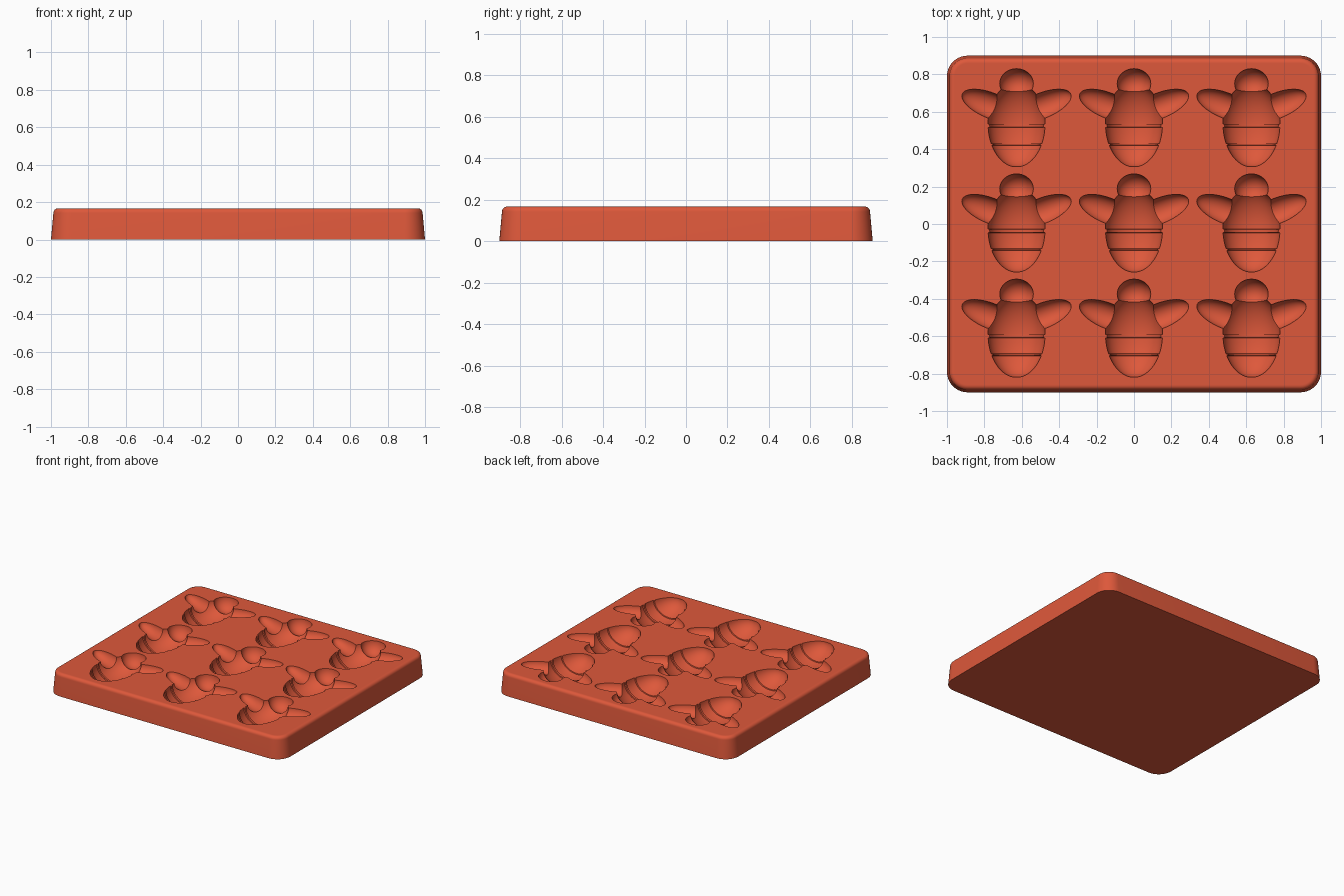
import bpy
import bmesh
from math import sin, cos, pi, radians, sqrt
from mathutils import Matrix, Vector

TOP = 0.167
COLUMNS = [-0.628, 0, 0.628]
ROWS = [0.005 + 0.5625 * j for j in (-1, 0, 1)]

if "Cube" in bpy.data.objects:
    bpy.data.objects.remove(bpy.data.objects["Cube"])

red = bpy.data.materials.new("terracotta red silicone")
red.use_nodes = True
red.diffuse_color = (0.73, 0.098, 0.043, 1)
red.node_tree.nodes["Principled BSDF"].inputs["Base Color"].default_value = red.diffuse_color


def make_object(name, bm):
    bmesh.ops.recalc_face_normals(bm, faces=bm.faces)
    mesh = bpy.data.meshes.new(name)
    bm.to_mesh(mesh)
    bm.free()
    mesh.materials.append(red)
    obj = bpy.data.objects.new(name, mesh)
    bpy.context.collection.objects.link(obj)
    return obj


def loft(bm, rings):
    """Skin a list of closed point rings, capping both ends."""
    loops = [[bm.verts.new(p) for p in ring] for ring in rings]
    n = len(loops[0])
    for a, b in zip(loops, loops[1:]):
        for i in range(n):
            k = (i + 1) % n
            bm.faces.new((a[i], a[k], b[k], b[i]))
    bm.faces.new(loops[0])
    bm.faces.new(loops[-1])


def rounded_rectangle(half_x, half_y, radius, z, steps=10):
    points = []
    for quarter, (sx, sy) in enumerate([(1, 1), (-1, 1), (-1, -1), (1, -1)]):
        for i in range(steps + 1):
            a = (quarter + i / steps) * pi / 2
            points.append(Vector((sx * (half_x - radius) + radius * cos(a),
                                  sy * (half_y - radius) + radius * sin(a), z)))
    return points


def bee_positions():
    return [Vector((x, y, TOP + 0.002)) for x in COLUMNS for y in ROWS]


def ellipsoid_cutter(name, centre, radii, angle=0):
    bm = bmesh.new()
    for place in bee_positions():
        matrix = (Matrix.Translation(place + Vector(centre))
                  @ Matrix.Rotation(radians(angle), 4, 'Z')
                  @ Matrix.Diagonal((*radii, 1)))
        bmesh.ops.create_uvsphere(bm, u_segments=40, v_segments=24, radius=1, matrix=matrix)
    return make_object(name, bm)


def body_radius(y):
    """Egg outline with two narrow ridges between the stripes."""
    reach = 0.215 if y > -0.03 else 0.2325
    r = 0.153 * sqrt(max(0, 1 - ((y + 0.03) / reach) ** 2))
    ridge = -0.051 < y < -0.033 or -0.146 < y < -0.137
    return r * (0.94 if ridge else 1)


def body_cutter(name, depth=0.8, sides=40):
    ys = [-0.03 + 0.215 * cos(pi / 2 * i / 14) for i in range(1, 15)]
    ys += [-0.03 - 0.2325 * sin(pi / 2 * i / 16) for i in range(1, 16)]
    # close pairs of rings give the ridges crisp walls
    for edge in (-0.033, -0.051, -0.137, -0.146):
        ys = [y for y in ys if abs(y - edge) > 0.003] + [edge - 0.001, edge + 0.001]
    ys.sort()
    bm = bmesh.new()
    for place in bee_positions():
        rings = []
        for y in ys:
            r = body_radius(y)
            rings.append([place + Vector((r * cos(2 * pi * i / sides), y,
                                          depth * r * sin(2 * pi * i / sides)))
                          for i in range(sides)])
        loft(bm, rings)
    return make_object(name, bm)


# Tapered slab with rounded corners and a soft top edge
bm = bmesh.new()
bevel = 0.025
profile = [(0, 0)]
for i in range(7):
    a = i / 6 * pi / 2
    profile.append((0.013 + bevel * (1 - cos(a)), TOP - bevel + bevel * sin(a)))
profile.append((0.042, TOP))
loft(bm, [rounded_rectangle(1 - d, 0.9 - d, 0.11 - d, z) for d, z in profile])
mould = make_object("mould_tray", bm)

# Cavities: body, head and a mirrored pair of wings
cutters = [body_cutter("body_cutter"),
           ellipsoid_cutter("head_cutter", (0, 0.183, 0), (0.09, 0.08, 0.088))]
for side, name in ((1, "left_wing_cutter"), (-1, "right_wing_cutter")):
    cutters.append(ellipsoid_cutter(name, (side * 0.136, 0.065, 0),
                                    (0.167, 0.068, 0.065), side * 22))

bpy.ops.object.select_all(action='DESELECT')
mould.select_set(True)
bpy.context.view_layer.objects.active = mould
for cutter in cutters:
    cutter.hide_render = True
    cut = mould.modifiers.new(cutter.name, 'BOOLEAN')
    cut.operation = 'DIFFERENCE'
    cut.solver = 'EXACT'
    cut.object = cutter
    bpy.ops.object.modifier_apply(modifier=cut.name)
for cutter in cutters:
    bpy.data.objects.remove(cutter)

bpy.ops.object.shade_smooth_by_angle(angle=radians(28))
